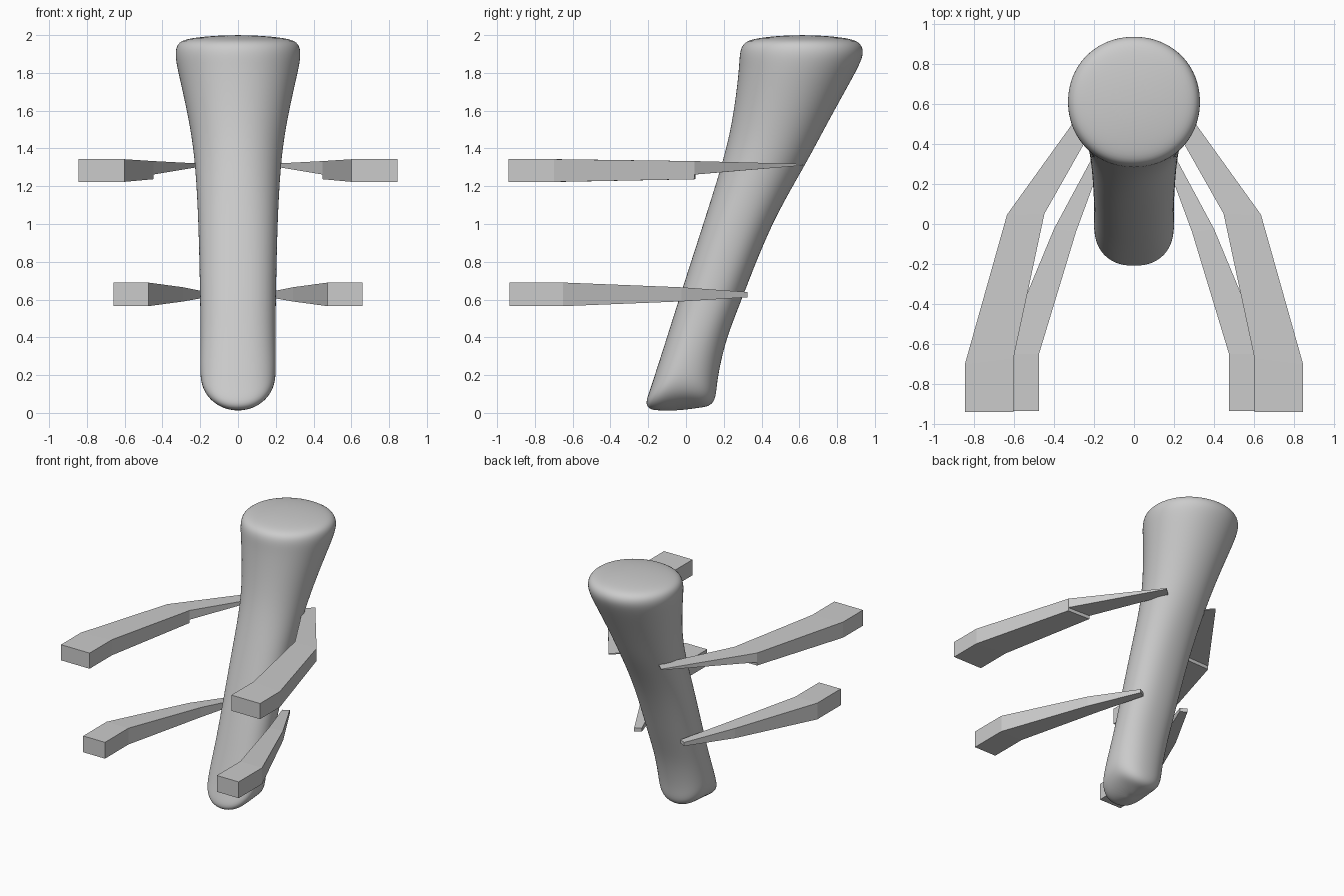
import bpy, bmesh
from math import sin, cos, tau, sqrt

if "Cube" in bpy.data.objects:
    bpy.data.objects.remove(bpy.data.objects["Cube"])

SEG = 24


def make_object(name, bm):
    bmesh.ops.recalc_face_normals(bm, faces=bm.faces[:])
    me = bpy.data.meshes.new(name)
    bm.to_mesh(me)
    bm.free()
    ob = bpy.data.objects.new(name, me)
    bpy.context.collection.objects.link(ob)
    return ob


def spow(v, e):
    return (abs(v) ** e) * (1 if v >= 0 else -1)


def saddle(x, y, z):
    # rounds the underside upward toward the sides, leaving a toe and a heel
    fade = max(0, 1 - z / 0.45)
    lift = 0.17 * (1 - sqrt(max(0, 1 - (x / 0.21) ** 2)))
    tilt = 0.02 * min(1, max(0, (y + 0.17) / 0.2))
    return z + fade * (lift + tilt)


# Leaning column: z, front y, back y, half width
rings = [
    (0.008, -0.12, 0.07, 0.09), (0.012, -0.19, 0.12, 0.165),
    (0.045, -0.218, 0.155, 0.195), (0.12, -0.19, 0.162, 0.20),
    (0.22, -0.158, 0.175, 0.20), (0.40, -0.10, 0.215, 0.198),
    (0.60, -0.038, 0.295, 0.20), (1.00, 0.092, 0.447, 0.208),
    (1.31, 0.190, 0.630, 0.225), (1.50, 0.238, 0.730, 0.25),
    (1.70, 0.268, 0.840, 0.292), (1.84, 0.282, 0.918, 0.325),
    (1.91, 0.284, 0.944, 0.334), (1.965, 0.305, 0.922, 0.318),
    (1.985, 0.38, 0.85, 0.25), (1.997, 0.50, 0.73, 0.12),
]
bm = bmesh.new()
loops = []
for z, y0, y1, w in rings:
    e = 0.88 if z < 1.2 else 0.97
    cy, d = (y0 + y1) / 2, (y1 - y0) / 2
    loop = []
    for i in range(SEG):
        a = tau * i / SEG
        x = 1.01 * w * spow(cos(a), e)
        y = cy + 1.01 * d * spow(sin(a), e)
        loop.append(bm.verts.new((x, y, saddle(x, y, z))))
    loops.append(loop)
for a, b in zip(loops, loops[1:]):
    for i in range(SEG):
        j = (i + 1) % SEG
        bm.faces.new((a[i], a[j], b[j], b[i]))
for loop, z, y in ((loops[0], 0.012, -0.03), (loops[-1], 2.0, 0.615)):
    pole = bm.verts.new((0, y, z))
    for i in range(SEG):
        bm.faces.new((loop[i], loop[(i + 1) % SEG], pole))
for f in bm.faces:
    f.smooth = True
column = make_object("leaning_column", bm)
column.modifiers.new("Smooth", 'SUBSURF').levels = 2
column.modifiers["Smooth"].render_levels = 2


# Flat-sided arms: each station is inner x, inner y, outer x, outer y, bottom, top
def arm(name, stations, side):
    bm = bmesh.new()
    secs = []
    for xi, yi, xo, yo, lo, hi in stations:
        secs.append([bm.verts.new((side * x, y, z)) for x, y, z in
                     ((xi, yi, lo), (xo, yo, lo), (xo, yo, hi), (xi, yi, hi))])
    for a, b in zip(secs, secs[1:]):
        for i in range(4):
            j = (i + 1) % 4
            bm.faces.new((a[i], a[j], b[j], b[i]))
    bm.faces.new(secs[0])
    bm.faces.new(secs[-1])
    return make_object(name, bm)


upper = [
    (0.602, -0.94, 0.845, -0.94, 1.223, 1.343),
    (0.602, -0.67, 0.845, -0.70, 1.223, 1.343),
    (0.448, 0.05, 0.635, 0.045, 1.237, 1.333),
    (0.448, 0.051, 0.635, 0.046, 1.262, 1.333),
    (0.16, 0.56, 0.222, 0.62, 1.310, 1.318),
]
lower = [
    (0.475, -0.935, 0.66, -0.935, 0.565, 0.69),
    (0.475, -0.65, 0.66, -0.65, 0.565, 0.69),
    (0.29, -0.04, 0.40, -0.025, 0.590, 0.665),
    (0.165, 0.30, 0.212, 0.325, 0.612, 0.640),
]
for side, label in ((1, "right"), (-1, "left")):
    arm("upper_arm_" + label, upper, side)
    arm("lower_arm_" + label, lower, side)
